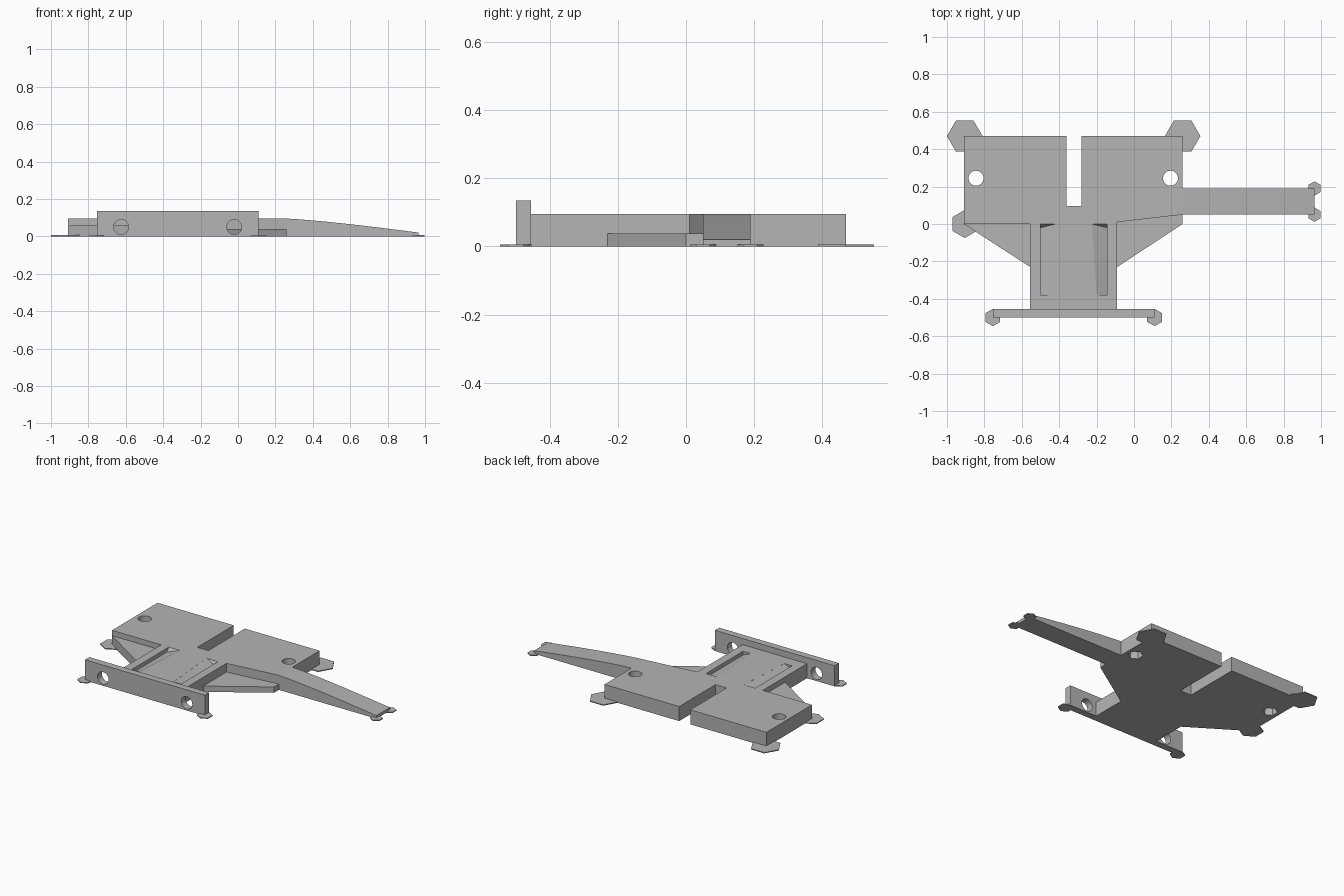
import bpy, bmesh, math
from mathutils import Vector, Matrix

if "Cube" in bpy.data.objects:
    bpy.data.objects.remove(bpy.data.objects["Cube"], do_unlink=True)

GREY = (0.46, 0.46, 0.46, 1)
mat = bpy.data.materials.new("plain_grey")
mat.use_nodes = True
mat.diffuse_color = GREY
mat.node_tree.nodes["Principled BSDF"].inputs["Base Color"].default_value = GREY

TOP = 0.095      # height of the main deck
TAB = 0.006      # thickness of the corner tabs


def finish(name, bm):
    bmesh.ops.recalc_face_normals(bm, faces=bm.faces[:])
    mesh = bpy.data.meshes.new(name)
    bm.to_mesh(mesh)
    bm.free()
    mesh.materials.append(mat)
    ob = bpy.data.objects.new(name, mesh)
    bpy.context.collection.objects.link(ob)
    return ob


def prism(name, points, offset):
    """Extrude a closed 3D outline along the offset."""
    bm = bmesh.new()
    face = bm.faces.new([bm.verts.new(p) for p in points])
    new = bmesh.ops.extrude_face_region(bm, geom=[face])["geom"]
    verts = [v for v in new if isinstance(v, bmesh.types.BMVert)]
    bmesh.ops.translate(bm, verts=verts, vec=Vector(offset))
    return finish(name, bm)


def slab(name, outline, height):
    return prism(name, [(x, y, 0) for x, y in outline], (0, 0, height))


def cylinder(name, centre, radius, depth, sides=32, axis="Z"):
    bm = bmesh.new()
    turn = Matrix.Rotation(math.pi / 2, 4, "X") if axis == "Y" else Matrix()
    bmesh.ops.create_cone(bm, cap_ends=True, segments=sides, radius1=radius,
                          radius2=radius, depth=depth,
                          matrix=Matrix.Translation(centre) @ turn)
    return finish(name, bm)


def cut(ob, cutter):
    cutter.hide_render = True
    mod = ob.modifiers.new("cut", "BOOLEAN")
    mod.operation = "DIFFERENCE"
    mod.solver = "EXACT"
    mod.object = cutter
    bpy.context.view_layer.objects.active = ob
    bpy.ops.object.modifier_apply(modifier=mod.name)
    bpy.data.objects.remove(cutter, do_unlink=True)


# Main deck with rear slot and forward neck
deck = slab("deck", [(-.91, 0), (-.555, 0), (-.555, -.455), (-.09, -.455),
                     (-.09, .01), (.26, .05), (.26, .47), (-.28, .47),
                     (-.28, .095), (-.36, .095), (-.36, .47), (-.91, .47)], TOP)

# Screw holes with hexagonal nut pockets underneath
for x in (-.845, .195):
    cut(deck, cylinder("hole_cutter", (x, .245, .05), .04, .3))
    cut(deck, cylinder("nut_cutter", (x, .245, 0), .046, .09, sides=6))

# Wedge-shaped recesses along both sides of the neck
for side in (-1, 1):
    middle, half = -.3225, .1775
    bm = bmesh.new()
    for inset, y, z in ((0, 0, TOP), (0, -.38, TOP), (0, -.02, TOP - .025),
                        (0, -.38, TOP - .025), (.08, 0, TOP - .0005),
                        (.055, -.38, TOP - .0005)):
        x = middle + side * (half - inset)
        bm.verts.new((x, y, z))
        bm.verts.new((x, y, max(z, TOP + .02)))
    bmesh.ops.remove_doubles(bm, verts=bm.verts[:], dist=.0001)
    hull = bmesh.ops.convex_hull(bm, input=bm.verts[:])
    loose = [g for g in hull["geom_interior"] if isinstance(g, bmesh.types.BMVert)]
    bmesh.ops.delete(bm, geom=loose, context="VERTS")
    cut(deck, finish("recess_cutter", bm))

# Low triangular braces beside the neck
slab("right_brace", [(-.91, 0), (-.555, -.23), (-.555, 0)], .06)
slab("left_brace", [(-.09, -.23), (.26, 0), (.26, .05), (-.09, .01)], .038)

# Upright front plate with two round holes
plate = slab("front_plate", [(-.755, -.5), (.11, -.5), (.11, -.455), (-.755, -.455)], .135)
for x in (-.625, -.02):
    cut(plate, cylinder("plate_cutter", (x, -.48, .05), .04, .2, axis="Y"))

# Long arm, tapering in a gentle curve
STEPS = 10
profile = [(.965, .05, 0), (.26, .05, 0)]
for i in range(STEPS + 1):
    t = i / STEPS
    profile.append((.26 + .705 * t, .05, .02 + .075 * (1 - t ** 1.25)))
arm = prism("arm", profile, (0, .14, 0))

# Thin hexagonal tabs at the corners
tabs = {"rear_right_tab": (-.905, .47, .095, 0), "rear_left_tab": (.26, .47, .095, 0),
        "side_tab": (-.905, 0, .075, 1), "plate_right_tab": (-.755, -.5, .046, 1),
        "plate_left_tab": (.11, -.5, .046, 1), "arm_rear_tab": (.965, .19, .038, 1),
        "arm_front_tab": (.965, .05, .038, 1)}
for name, (x, y, radius, pointed) in tabs.items():
    start = math.pi / 6 * pointed
    slab(name, [(x + radius * math.cos(start + k * math.pi / 3),
                 y + radius * math.sin(start + k * math.pi / 3)) for k in range(6)], TAB)

# Smooth the round walls and the arm, keeping edges sharp
bpy.ops.object.select_all(action="DESELECT")
for ob in (deck, plate, arm):
    ob.select_set(True)
bpy.context.view_layer.objects.active = deck
bpy.ops.object.shade_smooth_by_angle(angle=math.radians(20))
